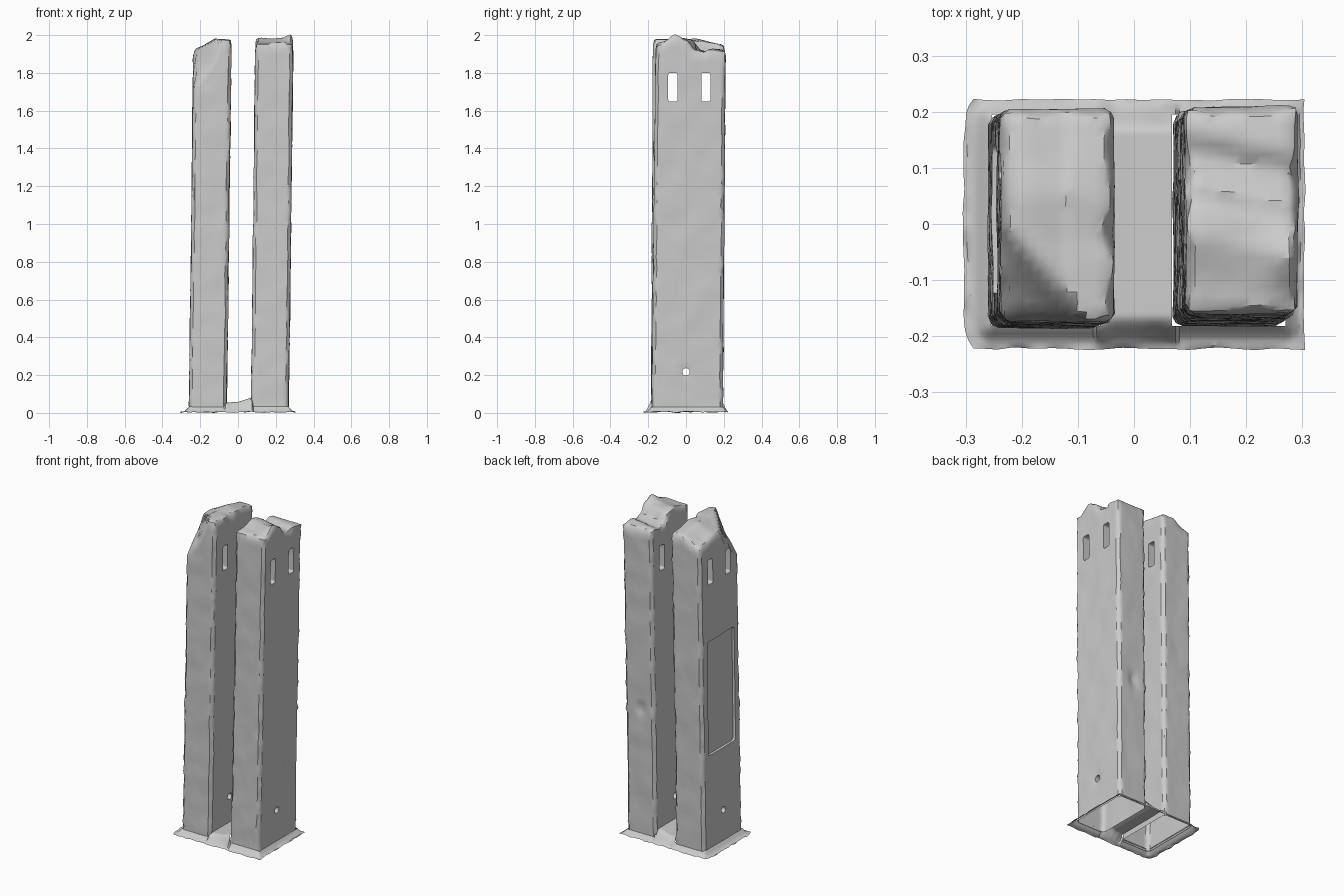
import bpy, bmesh, math
from mathutils import Vector, Matrix, noise

if "Cube" in bpy.data.objects:
    bpy.data.objects.remove(bpy.data.objects["Cube"])


def lerp_curve(pts, v):
    """Piecewise linear lookup through (position, value) points."""
    if v <= pts[0][0]:
        return pts[0][1]
    for (a, fa), (b, fb) in zip(pts, pts[1:]):
        if v <= b:
            return fa + (fb - fa) * (v - a) / (b - a)
    return pts[-1][1]


def add_object(name, bm):
    me = bpy.data.meshes.new(name)
    bm.to_mesh(me)
    bm.free()
    ob = bpy.data.objects.new(name, me)
    bpy.context.collection.objects.link(ob)
    return ob


# Broken roof lines
def left_roof(x, y):
    h = lerp_curve([(-0.235, 1.925), (-0.19, 1.94), (-0.12, 1.98), (-0.035, 1.975)], x)
    h -= 0.03 * max(0, (y - 0.05) / 0.15)
    u = (x + 0.235) / 0.145 + (y + 0.175) / 0.19
    chip = lerp_curve([(0, 1.73), (0.35, 1.80), (0.65, 1.85), (0.9, 1.93), (1.05, 1.985)], u)
    return min(h, chip)


def right_roof(x, y):
    s = y + 0.2 * (x - 0.29)
    h = lerp_curve([(-0.2, 1.955), (-0.13, 1.965), (-0.06, 1.985), (-0.01, 1.975),
                    (0.012, 1.965), (0.03, 1.925), (0.09, 1.91), (0.13, 1.93), (0.2, 1.915)], s)
    peak = math.exp(-((x - 0.275) / 0.03) ** 2 - ((y + 0.06) / 0.04) ** 2)
    corner = math.exp(-((x - 0.29) / 0.03) ** 2 - ((y + 0.13) / 0.04) ** 2)
    return h + 0.02 * peak - 0.012 * corner


# Leaning tower block, cut into a grid and roughened
def tower(name, low, high, roof, dents):
    bm = bmesh.new()
    bmesh.ops.create_cube(bm, size=1, matrix=Matrix.Translation((0.5, 0.5, 0.5)))
    for axis, n in ((0, 12), (1, 22), (2, 60)):
        no = Vector((0, 0, 0))
        no[axis] = 1
        for i in range(1, n):
            bmesh.ops.bisect_plane(bm, geom=bm.verts[:] + bm.edges[:] + bm.faces[:],
                                   plane_co=no * (i / n), plane_no=no)
    for v in bm.verts:
        a, b, t = v.co
        x0, x1, y0, y1 = [p + (q - p) * t for p, q in zip(low, high)]
        xt = high[0] + (high[1] - high[0]) * a
        yt = high[2] + (high[3] - high[2]) * b
        p = Vector((x0 + (x1 - x0) * a, y0 + (y1 - y0) * b, 0.02 + t * (roof(xt, yt) - 0.02)))
        # chipped corners and gentle waviness
        rim = sum(1 for c in (a, b) if c in (0.0, 1.0)) + (t == 1.0)
        if rim > 1:
            p += Vector((0.5 - a, 0.5 - b, 0)) * 0.016 * (1 + noise.noise(p * 25))
            if t == 1.0:
                p.z -= 0.005
        if t > 0:
            p += noise.noise_vector(p * 9) * 0.004 + noise.noise_vector(p * 30) * 0.0015
        for d, r, push in dents:
            p += Vector(push) * math.exp(-((p - Vector(d)).length / r) ** 2)
        v.co = p
    bmesh.ops.recalc_face_normals(bm, faces=bm.faces[:])
    return add_object(name, bm)


# Cutters: windows, drain hole, recessed panel
def box_cutter(name, lo, hi, bevel, shear=0.0):
    bm = bmesh.new()
    bmesh.ops.create_cube(bm, size=1)
    for v in bm.verts:
        v.co = [l + (h - l) * (c + 0.5) for l, h, c in zip(lo, hi, v.co)]
    edges = [e for e in bm.edges if abs(e.verts[0].co.x - e.verts[1].co.x) > 0.05]
    bmesh.ops.bevel(bm, geom=edges, offset=bevel, segments=3, profile=0.5, affect='EDGES')
    for v in bm.verts:
        v.co.x += shear * v.co.z
    ob = add_object(name, bm)
    ob.hide_render = True
    return ob


through = [box_cutter("window_cutter", (-0.5, y - 0.024, 1.648), (0.5, y + 0.024, 1.80), 0.01)
           for y in (-0.07, 0.105)]
hole = bmesh.new()
bmesh.ops.create_cone(hole, cap_ends=True, segments=16, radius1=0.02, radius2=0.02, depth=1,
                      matrix=Matrix.Translation((0, 0, 0.217)) @ Matrix.Rotation(math.pi / 2, 4, 'Y'))
through.append(add_object("hole_cutter", hole))
panel = box_cutter("panel_cutter", (-0.4, -0.123, 0.60), (-0.244, 0.14, 1.30), 0.015, 0.0125)


def cut_and_open(ob, cutters):
    for c in cutters:
        m = ob.modifiers.new("cut", 'BOOLEAN')
        m.operation, m.object, m.solver = 'DIFFERENCE', c, 'EXACT'
    dg = bpy.context.evaluated_depsgraph_get()
    me = bpy.data.meshes.new_from_object(ob.evaluated_get(dg))
    ob.modifiers.clear()
    bm = bmesh.new()
    bm.from_mesh(me)
    # the shell is open underneath
    floor = [f for f in bm.faces if all(v.co.z < 0.0205 for v in f.verts)]
    bmesh.ops.delete(bm, geom=floor, context='FACES')
    bm.to_mesh(me)
    bm.free()
    ob.data = me


LEFT = (-0.26, -0.06, -0.185, 0.192)
RIGHT = (0.07, 0.268, -0.182, 0.195)
left = tower("left_tower", LEFT, (-0.237, -0.035, -0.174, 0.205), left_roof,
             [((-0.04, -0.02, 1.97), 0.025, (-0.01, 0, -0.01))])
right = tower("right_tower", RIGHT, (0.092, 0.292, -0.161, 0.209), right_roof,
              [((0.17, 0.198, 0.80), 0.025, (0, -0.02, 0)),
               ((0.26, -0.175, 0.77), 0.03, (0, 0.006, 0)),
               ((0.278, 0, 0.217), 0.028, (-0.012, 0, 0)),
               ((-0.0, 0, 0.217), 0.02, (0, 0, 0))])
cut_and_open(left, through + [panel])
cut_and_open(right, through)
for c in through + [panel]:
    bpy.data.objects.remove(c)


# Flared thin skirt with the raised floor between the towers
def rect_distance(p, r):
    dx = max(r[0] - p.x, p.x - r[1], 0)
    dy = max(r[2] - p.y, p.y - r[3], 0)
    return math.hypot(dx, dy)


bm = bmesh.new()
bmesh.ops.create_grid(bm, x_segments=90, y_segments=66, size=1,
                      matrix=Matrix.Diagonal((0.304, 0.222, 1, 1)))
inside = [f for f in bm.faces
          if any(rect_distance(f.calc_center_median(), r) == 0 for r in (LEFT, RIGHT))]
bmesh.ops.delete(bm, geom=inside, context='FACES')
for v in bm.verts:
    p = v.co
    d = min(rect_distance(p, LEFT), rect_distance(p, RIGHT))
    z = 0.006 + 0.028 * max(0, 1 - d / 0.03) ** 1.5
    if LEFT[1] - 0.01 < p.x < RIGHT[0] + 0.01:
        floor = lerp_curve([(-0.06, 0.055), (0.0, 0.058), (0.07, 0.08)], p.x)
        k = min(1, max(0, (0.222 - abs(p.y)) / 0.06))
        z += (floor - z) * k * k * (3 - 2 * k)
    edge = max(abs(p.x) / 0.304, abs(p.y) / 0.222)
    if edge > 0.97:
        w = noise.noise_vector(Vector((p.x, p.y, 0.3)) * 22)
        p.x += w.x * 0.004
        p.y += w.y * 0.004
        z = max(0, 0.004 + w.z * 0.008)
    if p.x < 0:
        p.x *= 1 - 0.06 * min(1, abs(p.y) / 0.222) ** 10
    p.z = z
add_object("base_skirt", bm)

# Smooth shading with sharp edges kept
bpy.ops.object.select_all(action='DESELECT')
for ob in bpy.context.scene.objects:
    ob.select_set(True)
    bpy.context.view_layer.objects.active = ob
bpy.ops.object.shade_smooth_by_angle(angle=math.radians(35))
